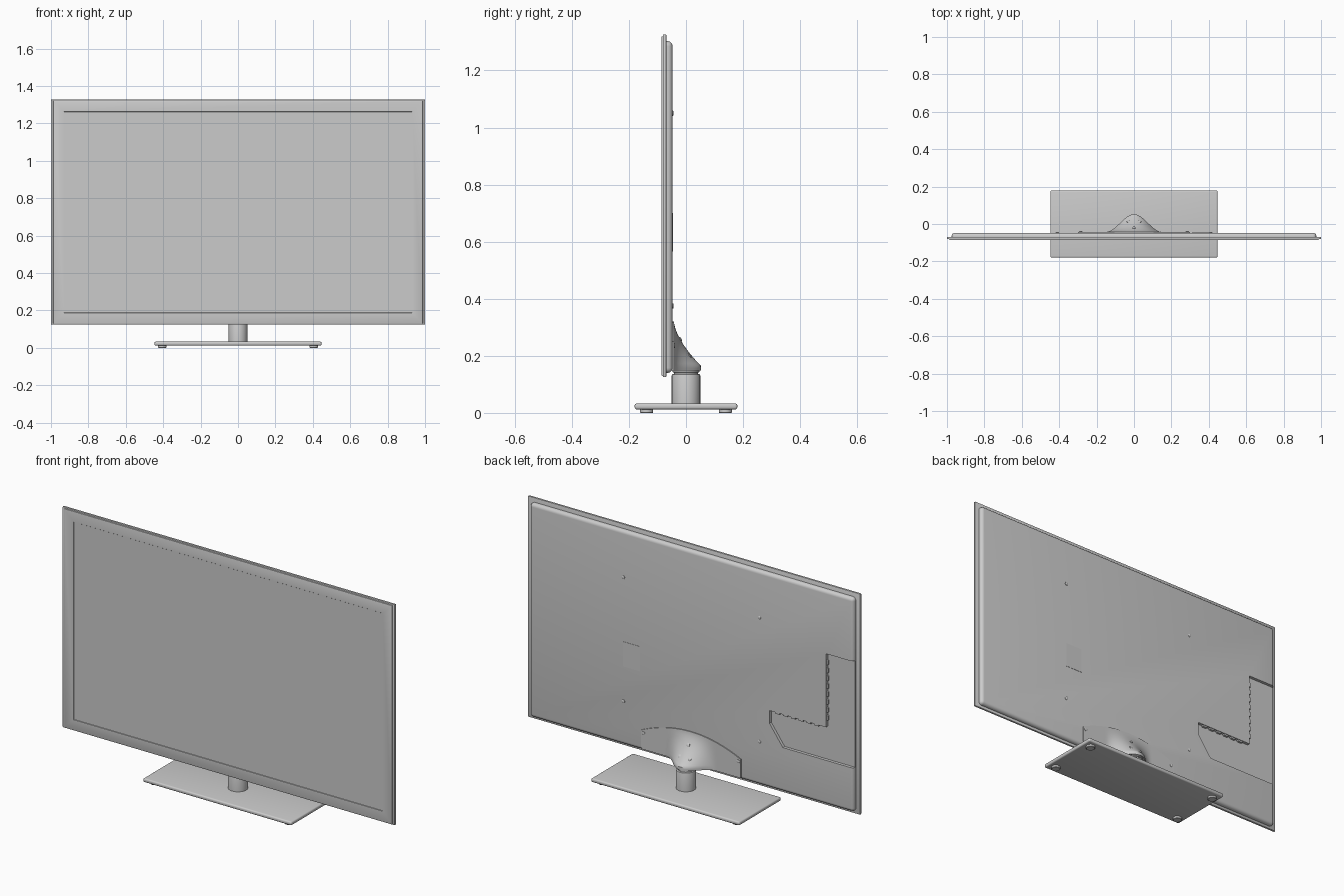
import bpy, bmesh, math
from mathutils import Vector, Matrix

if "Cube" in bpy.data.objects:
    bpy.data.objects.remove(bpy.data.objects["Cube"])


def finish(bm, name, angle=35):
    bmesh.ops.recalc_face_normals(bm, faces=bm.faces)
    mesh = bpy.data.meshes.new(name)
    bm.to_mesh(mesh)
    bm.free()
    obj = bpy.data.objects.new(name, mesh)
    bpy.context.collection.objects.link(obj)
    shade(obj, angle)
    return obj


def shade(obj, angle=35):
    bpy.ops.object.select_all(action='DESELECT')
    obj.select_set(True)
    bpy.context.view_layer.objects.active = obj
    bpy.ops.object.shade_smooth_by_angle(angle=math.radians(angle))


def box_bm(lo, hi):
    lo, hi = Vector(lo), Vector(hi)
    bm = bmesh.new()
    bmesh.ops.create_cube(bm, size=1, matrix=Matrix.Translation((lo + hi) / 2)
                          @ Matrix.Diagonal((*(hi - lo), 1)))
    return bm


def box(name, lo, hi, bevel=0, segs=3, keep=lambda a, b: True):
    bm = box_bm(lo, hi)
    if bevel:
        edges = [e for e in bm.edges if keep(e.verts[0].co, e.verts[1].co)]
        bmesh.ops.bevel(bm, geom=edges, offset=bevel, segments=segs,
                        profile=0.5, affect='EDGES')
    return finish(bm, name)


def lathe(name, pos, profile, axis=(0, 0, 1), n=48):
    """Turn (radius, height) points around an axis, with flat caps."""
    bm = bmesh.new()
    rot = Vector((0, 0, 1)).rotation_difference(Vector(axis)).to_matrix()
    rings = [[bm.verts.new(rot @ Vector((r * math.cos(t), r * math.sin(t), h)) + Vector(pos))
              for t in (2 * math.pi * i / n for i in range(n))] for r, h in profile]
    for a, b in zip(rings, rings[1:]):
        for i in range(n):
            j = (i + 1) % n
            bm.faces.new((a[i], a[j], b[j], b[i]))
    bm.faces.new(rings[0])
    bm.faces.new(rings[-1])
    return finish(bm, name)


# Outer frame and front glass with a shallow sunken screen
box("outer_frame", (-1, -0.081, 0.125), (1, -0.069, 1.327), 0.003, 2)
bm = box_bm((-0.988, -0.086, 0.13), (0.988, -0.075, 1.32))
front = min(bm.faces, key=lambda f: f.calc_center_median().y)
rim = list(front.edges)
bmesh.ops.inset_region(bm, faces=[front], thickness=0.08)
bmesh.ops.inset_region(bm, faces=[front], thickness=0.002, depth=-0.002)
bmesh.ops.bevel(bm, geom=rim, offset=0.003, segments=2, profile=0.5, affect='EDGES')
finish(bm, "front_glass", 25)

# Back housing, rounded towards the rear
BACK = -0.047
housing = box("back_housing", (-0.975, -0.072, 0.14), (0.975, BACK, 1.303), 0.018, 5,
              lambda a, b: max(a.y, b.y) > -0.06)

# Connector recess cut into the housing
outline = [(-1.05, 0.96), (-0.81, 0.96), (-0.81, 0.56), (-0.47, 0.56),
           (-0.47, 0.49), (-0.55, 0.38), (-1.05, 0.38)]
bm = bmesh.new()
face = bm.faces.new([bm.verts.new((x, -0.063, z)) for x, z in outline])
ext = bmesh.ops.extrude_face_region(bm, geom=[face])
bmesh.ops.translate(bm, vec=(0, 0.05, 0),
                    verts=[g for g in ext["geom"] if isinstance(g, bmesh.types.BMVert)])
cutter = finish(bm, "recess_cutter")
cutter.hide_render = True
mod = housing.modifiers.new("recess", 'BOOLEAN')
mod.operation, mod.object, mod.solver = 'DIFFERENCE', cutter, 'EXACT'
bpy.context.view_layer.objects.active = housing
bpy.ops.object.modifier_apply(modifier=mod.name)
bpy.data.objects.remove(cutter)
shade(housing)

# Sockets along the two recess walls
for i in range(8):
    z = 0.61 + i * 0.043
    box("side_socket", (-0.819, -0.061, z - 0.012), (-0.805, -0.05, z + 0.012))
for i in range(6):
    x = -0.75 + i * 0.047
    box("lower_socket", (x - 0.013, -0.061, 0.551), (x + 0.013, -0.05, 0.565))

# Rating label plate
box("label_plate", (0.31, -0.05, 0.565), (0.41, BACK + 0.0015, 0.7))

# Wall mount screws
SCREW = [(0.009, -0.006), (0.009, 0.002), (0.006, 0.004)]
for x in (-0.41, 0.41):
    for z in (0.375, 1.05):
        lathe("mount_screw", (x, BACK, z), SCREW, (0, 1, 0), 20)

# Bracket: thin arched plate swelling into a bell over the neck
NX, NZ, ZB, ZT = 60, 20, 0.148, 0.32


def bracket_point(i, j):
    x = -0.3 + 0.6 * i / NX
    top = ZT - 0.07 * (x / 0.3) ** 2
    z = ZB + (top - ZB) * j / NZ
    swell = 0.094 * (min(1, (ZT - z) / 0.155)) ** 1.6
    bell = 0.5 + 0.5 * math.cos(math.pi * min(1, abs(x) / 0.15))
    return x, -0.042 + swell * bell, z


bm = bmesh.new()
grid = [[bm.verts.new(bracket_point(i, j)) for j in range(NZ + 1)] for i in range(NX + 1)]
for i in range(NX):
    for j in range(NZ):
        bm.faces.new((grid[i][j], grid[i + 1][j], grid[i + 1][j + 1], grid[i][j + 1]))
ext = bmesh.ops.extrude_edge_only(bm, edges=[e for e in bm.edges if e.is_boundary])["geom"]
for v in (g for g in ext if isinstance(g, bmesh.types.BMVert)):
    v.co.y = -0.05
bmesh.ops.holes_fill(bm, edges=[e for e in bm.edges if e.is_boundary])
finish(bm, "stand_bracket", 40)

# Bracket screws
for x in (-0.285, 0.285):
    lathe("bracket_corner_screw", (x, -0.042, 0.236), SCREW, (0, 1, 0), 20)
for x, y, z in ((0, -0.02, 0.258), (-0.03, 0.012, 0.2), (0.03, 0.012, 0.2)):
    lathe("bracket_screw", (x, y, z), SCREW, (0, 1, 0.6), 20)

# Neck column with narrow swivel collar
lathe("neck", (0, 0, 0), [(0.05, 0.03), (0.05, 0.131), (0.049, 0.134), (0.046, 0.136)])
lathe("swivel_collar", (0, 0, 0), [(0.042, 0.13), (0.042, 0.141), (0.047, 0.143), (0.047, 0.155)])

# Base plate and feet
box("base_plate", (-0.447, -0.18, 0.012), (0.447, 0.18, 0.033), 0.008, 4)
for x in (-0.405, 0.405):
    for y in (-0.138, 0.138):
        lathe("foot", (x, y, 0), [(0.021, 0), (0.023, 0.002), (0.023, 0.014)], n=32)
